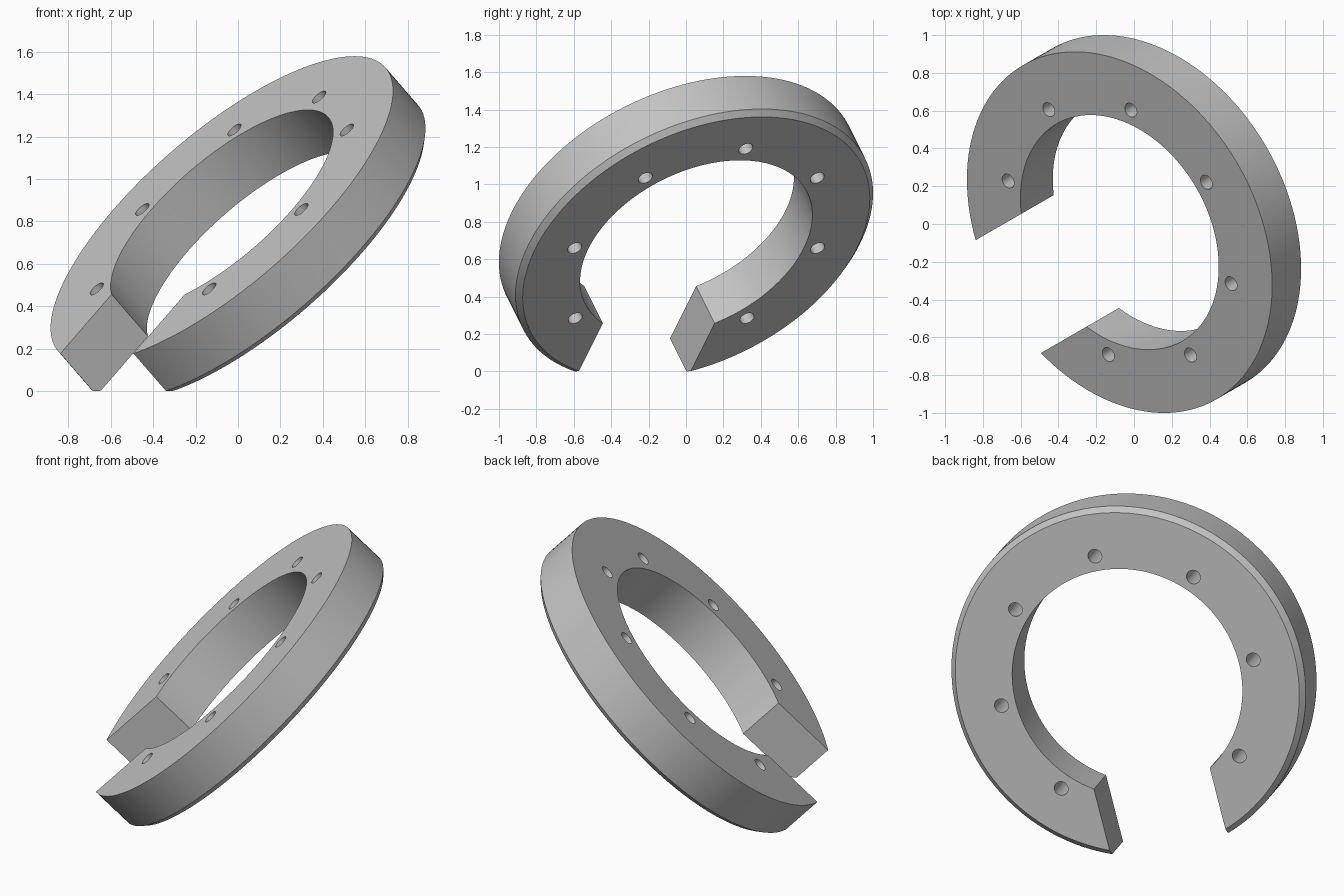
import bpy, bmesh
from math import radians, pi, cos, sin
from mathutils import Matrix, Vector

if "Cube" in bpy.data.objects:
    bpy.data.objects.remove(bpy.data.objects["Cube"])

OUTER, INNER, THICK, CHAMFER = 1.022, 0.664, 0.28, 0.03
HOLE_CIRCLE, HOLE_RADIUS, HALF_GAP = 0.75, 0.04, 0.345

# Plain grey
grey = bpy.data.materials.new("Grey")
grey.use_nodes = True
colour = (0.55, 0.55, 0.55, 1)
grey.diffuse_color = colour
grey.node_tree.nodes["Principled BSDF"].inputs["Base Color"].default_value = colour


def add_object(name, bm):
    bmesh.ops.recalc_face_normals(bm, faces=bm.faces)
    mesh = bpy.data.meshes.new(name)
    bm.to_mesh(mesh)
    bm.free()
    mesh.materials.append(grey)
    obj = bpy.data.objects.new(name, mesh)
    bpy.context.collection.objects.link(obj)
    return obj


# Ring: revolved section with a chamfered lower outer edge
bm = bmesh.new()
section = [(INNER, 0), (OUTER, 0), (OUTER, CHAMFER - THICK),
           (OUTER - CHAMFER, -THICK), (INNER, -THICK)]
verts = [bm.verts.new((r, 0, z)) for r, z in section]
edges = [bm.edges.new((verts[i - 1], verts[i])) for i in range(len(verts))]
bmesh.ops.spin(bm, geom=verts + edges, cent=(0, 0, 0), axis=(0, 0, 1),
               angle=2 * pi, steps=144, use_merge=True)
bmesh.ops.remove_doubles(bm, verts=bm.verts, dist=1e-5)
ring = add_object("split_ring", bm)

# Cutter: parallel-sided gap and seven through holes, the eighth lies in the gap
bm = bmesh.new()
bmesh.ops.create_cube(bm, size=1, matrix=Matrix.Translation((-0.8, 0, -THICK / 2))
                      @ Matrix.Diagonal((1.2, 2 * HALF_GAP, 1, 1)))
for k in range(8):
    if k == 4:
        continue
    a = k * pi / 4
    spot = Vector((HOLE_CIRCLE * cos(a), HOLE_CIRCLE * sin(a), -THICK / 2))
    bmesh.ops.create_cone(bm, cap_ends=True, segments=32, radius1=HOLE_RADIUS,
                          radius2=HOLE_RADIUS, depth=1, matrix=Matrix.Translation(spot))
cutter = add_object("gap_and_hole_cutter", bm)
cutter.hide_render = True

cut = ring.modifiers.new("Cut", "BOOLEAN")
cut.operation = "DIFFERENCE"
cut.solver = "EXACT"
cut.object = cutter

bpy.ops.object.select_all(action="DESELECT")
ring.select_set(True)
bpy.context.view_layer.objects.active = ring
bpy.ops.object.modifier_apply(modifier=cut.name)
bpy.data.objects.remove(cutter)
bpy.ops.object.shade_smooth_by_angle(angle=radians(30))

# Tilt the ring so that the gap rests on the ground
ring.rotation_euler = (0, radians(-45), radians(30))
ring.location = (-0.0765, -0.0442, 0.857)
